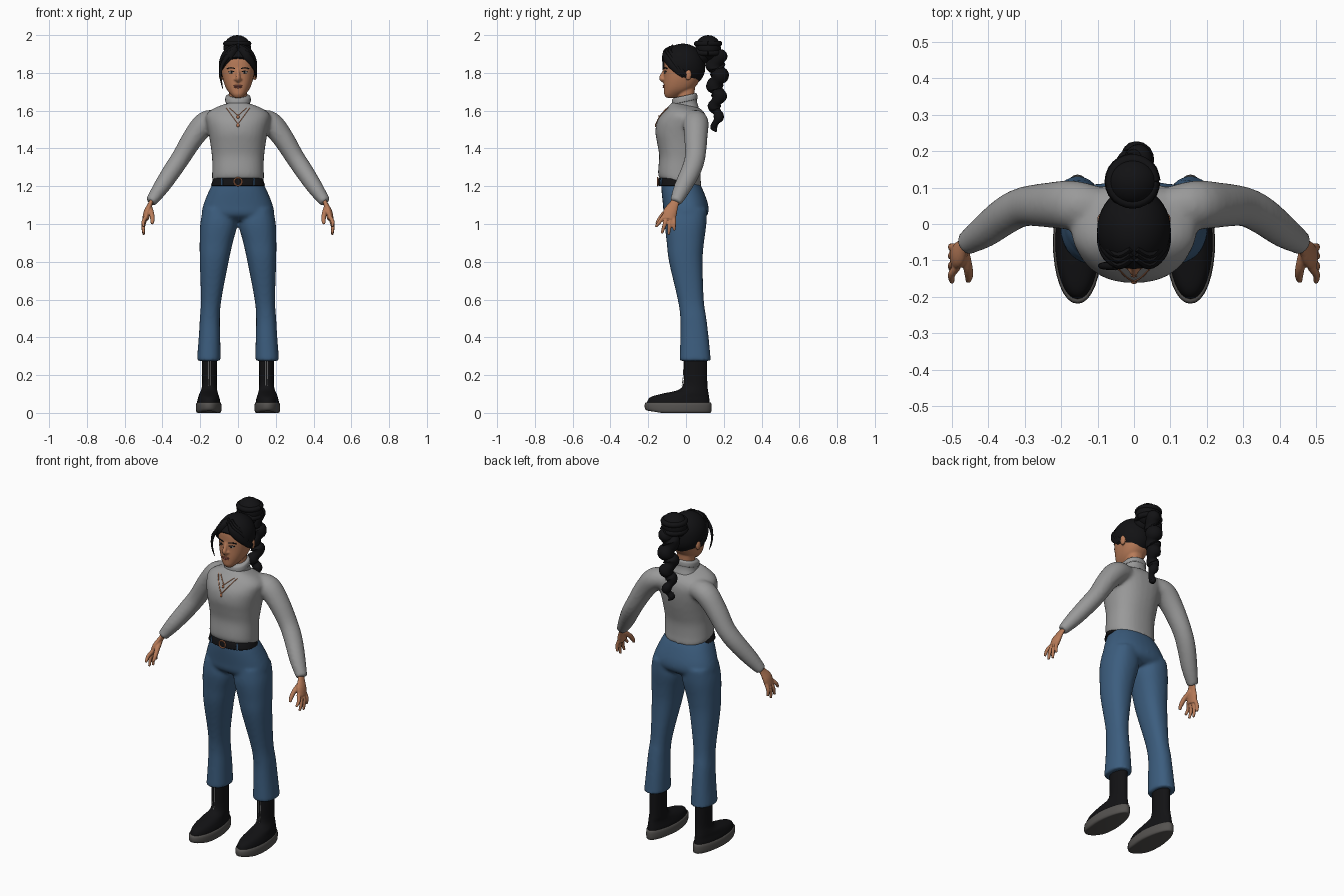
import bpy, bmesh, math
from mathutils import Vector
from mathutils.bvhtree import BVHTree

if "Cube" in bpy.data.objects:
    bpy.data.objects.remove(bpy.data.objects["Cube"])


def material(name, r, g, b):
    m = bpy.data.materials.new(name)
    m.use_nodes = True
    m.diffuse_color = (r, g, b, 1)
    bsdf = m.node_tree.nodes["Principled BSDF"]
    bsdf.inputs["Base Color"].default_value = (r, g, b, 1)
    bsdf.inputs["Roughness"].default_value = 0.8
    return m


KNIT = material("grey knit", .32, .32, .32)
DENIM = material("blue denim", .045, .11, .21)
BLACK = material("soft black", .006, .006, .007)
SKIN = material("warm skin", .48, .2, .1)
LIP = material("lip", .36, .11, .08)
WHITE = material("eye white", .5, .45, .4)
SOLE = material("sole grey", .09, .085, .08)
COPPER = material("copper", .5, .19, .09)
SILVER = material("zip silver", .4, .4, .4)


def spline(rows, steps=4):
    """Catmull-Rom interpolation of equal-length tuples."""
    out = []
    for i in range(len(rows) - 1):
        quad = [rows[max(i - 1, 0)], rows[i], rows[i + 1], rows[min(i + 2, len(rows) - 1)]]
        for k in range(steps):
            t = k / steps
            out.append([.5 * (2 * b + (c - a) * t + (2 * a - 5 * b + 4 * c - d) * t * t
                              + (3 * b - a - 3 * c + d) * t ** 3) for a, b, c, d in zip(*quad)])
    return out + [list(rows[-1])]


def skin_rings(bm, rings):
    loops = [[bm.verts.new(p) for p in ring] for ring in rings]
    n = len(loops[0])
    for a, b in zip(loops, loops[1:]):
        for i in range(n):
            bm.faces.new((a[i], a[(i + 1) % n], b[(i + 1) % n], b[i]))
    bm.faces.new(loops[0])
    bm.faces.new(loops[-1])


def loft(bm, rows, s=1, power=2.3, tilt=0, heel=0, steps=4, n=32):
    """Stack of rounded rings; each row is z, x0, x1, y0, y1."""
    rings = []
    for z, x0, x1, y0, y1 in spline(rows, steps):
        ring = []
        for i in range(n):
            a = math.tau * i / n
            c, d = math.cos(a), math.sin(a)
            c = math.copysign(abs(c) ** (2 / power), c)
            d = math.copysign(abs(d) ** (2 / power), d)
            dy = d * (y1 - y0) / 2
            x = (x0 + x1) / 2 + c * (x1 - x0) / 2 * (1 - heel * max(d, 0))
            ring.append((s * x, (y0 + y1) / 2 + dy, z + tilt * dy))
        rings.append(ring)
    skin_rings(bm, rings)


def even(rows):
    """Rows z, half width, y0, y1 made symmetric about x."""
    return [(z, -w, w, a, b) for z, w, a, b in rows]


def tube(bm, pts, s=1, flat=1, steps=4, n=12, ref=(0, 1, 0)):
    """Swept tube; each point is x, y, z, radius."""
    path = spline(pts, steps)
    pos = [Vector((s * p[0], p[1], p[2])) for p in path]
    rings = []
    for i, p in enumerate(pos):
        t = (pos[min(i + 1, len(pos) - 1)] - pos[max(i - 1, 0)]).normalized()
        u = Vector(ref)
        u = (u - t * u.dot(t)).normalized()
        v = t.cross(u)
        r = path[i][3]
        rings.append([p + u * r * math.cos(math.tau * k / n) + v * r * flat * math.sin(math.tau * k / n)
                      for k in range(n)])
    skin_rings(bm, rings)


def ball(bm, centre, size, n=24):
    made = bmesh.ops.create_uvsphere(bm, u_segments=n, v_segments=n // 2, radius=1)["verts"]
    for v in made:
        v.co = Vector(centre) + Vector(a * b for a, b in zip(v.co, size))


def finish(bm, name, mat, voxel=0, relax=4):
    """Turn the mesh into an object; voxel > 0 fuses its overlapping pieces."""
    bmesh.ops.recalc_face_normals(bm, faces=bm.faces)
    me = bpy.data.meshes.new(name)
    bm.to_mesh(me)
    bm.free()
    ob = bpy.data.objects.new(name, me)
    bpy.context.collection.objects.link(ob)
    me.materials.append(mat)
    bpy.ops.object.select_all(action='DESELECT')
    ob.select_set(True)
    bpy.context.view_layer.objects.active = ob
    bpy.ops.object.shade_smooth_by_angle(angle=math.radians(50))
    if voxel:
        m = ob.modifiers.new("fuse", 'REMESH')
        m.mode, m.voxel_size, m.use_smooth_shade = 'VOXEL', voxel, True
        m = ob.modifiers.new("relax", 'SMOOTH')
        m.factor, m.iterations = .5, relax
    return ob


def surface(ob):
    """Function giving the front y of an object at x, z."""
    bpy.context.view_layer.update()
    tree = BVHTree.FromObject(ob, bpy.context.evaluated_depsgraph_get())

    def front(x, z):
        hit = tree.ray_cast(Vector((x, -1, z)), Vector((0, 1, 0)))[0]
        return hit.y if hit else -.1
    return front


# Jeans: hips and two flared legs fused
bm = bmesh.new()
loft(bm, even([(1.225, .128, -.13, .065), (1.18, .152, -.13, .09), (1.1, .184, -.122, .118),
               (1.05, .19, -.115, .115), (1.02, .16, -.08, .08)]))
for s in (1, -1):
    loft(bm, [(1.08, .02, .185, -.105, .11), (1.0, .004, .2, -.112, .108), (.9, .028, .203, -.102, .095),
              (.8, .05, .202, -.09, .088), (.6, .088, .196, -.044, .094), (.5, .096, .202, -.03, .108),
              (.4, .094, .208, -.03, .12), (.275, .092, .218, -.034, .132)], s)
finish(bm, "jeans", DENIM, .01, 5)

# Sweater: torso and sleeves fused
bm = bmesh.new()
loft(bm, even([(1.215, .132, -.137, .08), (1.235, .137, -.147, .08), (1.27, .137, -.147, .077),
               (1.34, .137, -.142, .078), (1.4, .143, -.152, .09), (1.46, .152, -.162, .103),
               (1.52, .165, -.152, .112), (1.57, .172, -.12, .113), (1.605, .135, -.092, .1),
               (1.63, .07, -.075, .07)]), tilt=-.2)
for s in (1, -1):
    tube(bm, [(.1, .045, 1.55, .058), (.17, .052, 1.535, .068), (.235, .052, 1.46, .062),
              (.3, .048, 1.355, .055), (.35, .025, 1.28, .053), (.41, -.02, 1.19, .046),
              (.463, -.055, 1.115, .032)], s, flat=.92, n=20)
knit = finish(bm, "sweater", KNIT, .01, 5)

# Rolled collar
bm = bmesh.new()
loft(bm, even([(1.6, .075, -.08, .068), (1.625, .066, -.073, .06), (1.645, .064, -.071, .057),
               (1.65, .068, -.075, .061), (1.672, .066, -.073, .059), (1.68, .058, -.066, .052)]), tilt=.22)
finish(bm, "collar", KNIT)

# Belt, buckle and loops
bm = bmesh.new()
loft(bm, even([(1.202, .14, -.142, .06), (1.205, .143, -.146, .06), (1.24, .131, -.146, .05),
               (1.244, .127, -.142, .05)]), steps=1)
belt = finish(bm, "belt", BLACK)
bpy.ops.mesh.primitive_torus_add(major_radius=.021, minor_radius=.004, major_segments=24, minor_segments=8,
                                 location=(0, -.15, 1.224), rotation=(math.pi / 2, 0, 0))
buckle = bpy.context.object
buckle.name = "belt_buckle"
buckle.data.materials.append(COPPER)
on_belt = surface(belt)
bm = bmesh.new()
for x in (-.085, .085):
    tube(bm, [(x, on_belt(x, z) - .002, z, .007) for z in (1.204, 1.222, 1.242)], flat=.8, steps=1, n=4)
finish(bm, "belt_loops", DENIM)

# Boots, soles and zips
for s, side in ((1, "left"), (-1, "right")):
    bm = bmesh.new()
    loft(bm, [(.03, .095, .215, -.205, .125), (.06, .094, .216, -.205, .125), (.085, .1, .21, -.185, .122),
              (.103, .106, .204, -.12, .119), (.12, .11, .196, -.045, .116), (.15, .112, .19, -.015, .113),
              (.22, .112, .19, -.012, .112), (.31, .11, .192, -.012, .112)], s, 2.1, heel=.12)
    finish(bm, side + "_boot", BLACK)
    bm = bmesh.new()
    loft(bm, [(0, .1, .21, -.2, .125), (.004, .09, .22, -.214, .133), (.025, .087, .223, -.219, .136),
              (.05, .089, .221, -.217, .134), (.055, .095, .215, -.21, .128)], s, 2.1, heel=.15, steps=2)
    for v in bm.verts:
        v.co.z += max(0, -v.co.y - .13) * .16 * (1 - v.co.z / .055)
    finish(bm, side + "_sole", SOLE)
    bm = bmesh.new()
    for x in (.146, .158):
        tube(bm, [(x, -.0145, .275, .002), (x, -.0145, .2, .002), (x, -.021, .145, .002)], s, n=6, ref=(1, 0, 0))
    finish(bm, side + "_boot_zip", SILVER)

# Hands: palm, four fingers and thumb fused
for s, side in ((1, "left"), (-1, "right")):
    bm = bmesh.new()
    tube(bm, [(.452, -.05, 1.135, .022), (.465, -.063, 1.105, .025), (.48, -.083, 1.065, .037),
              (.49, -.092, 1.025, .034)], s, flat=.5, n=16)
    for k, (y, z) in enumerate([(-.16, .985), (-.128, .95), (-.092, .943), (-.062, .965)]):
        base = -.118 + .018 * k
        tube(bm, [(.485, base, 1.04, .011), (.501, (base + y) / 2, (1.04 + z) / 2, .0105), (.499, y, z, .007)], s)
    tube(bm, [(.466, -.075, 1.085, .014), (.457, -.115, 1.055, .0135), (.453, -.14, 1.025, .012),
              (.455, -.156, 1.0, .008)], s, ref=(1, 0, 0))
    finish(bm, side + "_hand", SKIN, .004, 2)

# Head: neck, skull, nose and ears fused
bm = bmesh.new()
loft(bm, even([(1.62, .05, -.05, .045), (1.68, .047, -.045, .045), (1.76, .047, -.04, .05)]))
loft(bm, even([(1.668, .02, -.104, -.06), (1.685, .038, -.115, -.02), (1.71, .058, -.117, .03),
               (1.74, .072, -.118, .06), (1.78, .083, -.117, .08), (1.83, .088, -.117, .088),
               (1.88, .085, -.113, .085), (1.92, .065, -.09, .065), (1.94, .03, -.06, .03)]))
tube(bm, [(0, -.113, 1.82, .008), (0, -.122, 1.795, .01), (0, -.131, 1.772, .0125), (0, -.118, 1.758, .011)],
     ref=(1, 0, 0))
for s in (1, -1):
    ball(bm, (s * .012, -.12, 1.766), (.009, .01, .008))
    ball(bm, (s * .09, .012, 1.79), (.011, .018, .03))
head = finish(bm, "head", SKIN, .005, 3)
face = surface(head)

# Eyes, brows and lips
bm, iris, brow = bmesh.new(), bmesh.new(), bmesh.new()
for s in (1, -1):
    y = face(s * .035, 1.803)
    ball(bm, (s * .035, y, 1.803), (.0145, .004, .0065), 16)
    ball(iris, (s * .034, y - .002, 1.803), (.0062, .004, .0062), 16)
    for dz, r, xs in ((.007, .0022, (.019, .035, .051)), (.024, .0035, (.016, .037, .058))):
        tube(brow, [(x, face(s * x, 1.803 + dz) - .001, 1.803 + dz - (k != 1) * .004, r)
                    for k, x in enumerate(xs)], s, n=6)
finish(bm, "eye_whites", WHITE)
finish(iris, "irises", BLACK)
finish(brow, "lashes_and_brows", BLACK)
bm = bmesh.new()
for z, w, h in ((1.732, .023, .0045), (1.724, .02, .0055)):
    ball(bm, (0, face(0, z) + .001, z), (w, .007, h), 16)
finish(bm, "lips", LIP)

# Hair cap trimmed along the hairline
bm = bmesh.new()
ball(bm, (0, -.016, 1.842), (.101, .116, .113), 40)
for v in bm.verts:
    v.co.y += max(0, 1.842 - v.co.z) * .15
cut = bmesh.ops.bisect_plane(bm, geom=bm.verts[:] + bm.edges[:] + bm.faces[:], plane_co=(0, .07, 1.70),
                             plane_no=(0, 1, 1.05), clear_inner=True)
bmesh.ops.holes_fill(bm, edges=[e for e in cut["geom_cut"] if isinstance(e, bmesh.types.BMEdge)])
finish(bm, "hair_cap", BLACK)

# Swept fringe, side locks and one loose strand
bm = bmesh.new()
for s in (1, -1):
    for k in range(3):
        d = k * .014
        tube(bm, [(.006, -.095 + d, 1.925 + d * .5, .014), (.04, -.113 + d, 1.895 + d * .5, .021),
                  (.075, -.09 + d, 1.855 + d * .3, .02), (.094, -.05 + d, 1.81, .013),
                  (.094, -.015 + d, 1.775, .003)], s, flat=.55, ref=(0, 0, 1))
tube(bm, [(-.05, -.115, 1.89, .012), (-.083, -.115, 1.845, .01), (-.093, -.115, 1.79, .006),
          (-.087, -.112, 1.745, .004), (-.08, -.105, 1.715, .001)])
finish(bm, "fringe", BLACK)

# Bun with a wrapped coil, and the wavy tail
bm = bmesh.new()
ball(bm, (-.004, .117, 1.932), (.073, .068, .068))
ball(bm, (0, .08, 1.895), (.055, .05, .05))
for r, z in ((.062, 1.905), (.06, 1.955)):
    ring = [(-.004 + r * math.cos(a), .117 + r * math.sin(a), z, .015)
            for a in (math.tau * k / 12 for k in range(13))]
    tube(bm, ring, steps=2, ref=(0, 0, 1))
finish(bm, "hair_bun", BLACK)
bm = bmesh.new()
tail = []
for k in range(25):
    t = k / 24
    r = (.046 - .03 * t * t) * (1 + .2 * math.sin(k * 1.9)) * min(1, .6 + t * 4)
    tail.append((.012 * math.sin(k * .95), .168 + .012 * math.sin(k * .95 + 1) - .008 * t, 1.91 - .4 * t, r))
tail.append((.005, .16, 1.49, .004))
tube(bm, tail, steps=3, n=16, flat=.95)
finish(bm, "hair_tail", BLACK)

# Two necklaces lying on the sweater
chest = surface(knit)
for name, w, low in (("short_necklace", .045, 1.575), ("long_necklace", .062, 1.53)):
    bm = bmesh.new()
    for s in (1, -1):
        pts = [(w * (1 - t), low + (1.615 - low) * t ** 1.0) for t in (1, .75, .5, .25, 0)]
        pts = [(w - x, z) for x, z in pts]
        tube(bm, [(x, chest(s * x, z) - .002, z, .0024) for x, z in pts], s, steps=2, n=6)
    ball(bm, (0, chest(0, low - .008) - .003, low - .008), (.008, .004, .01), 12)
    finish(bm, name, COPPER)
